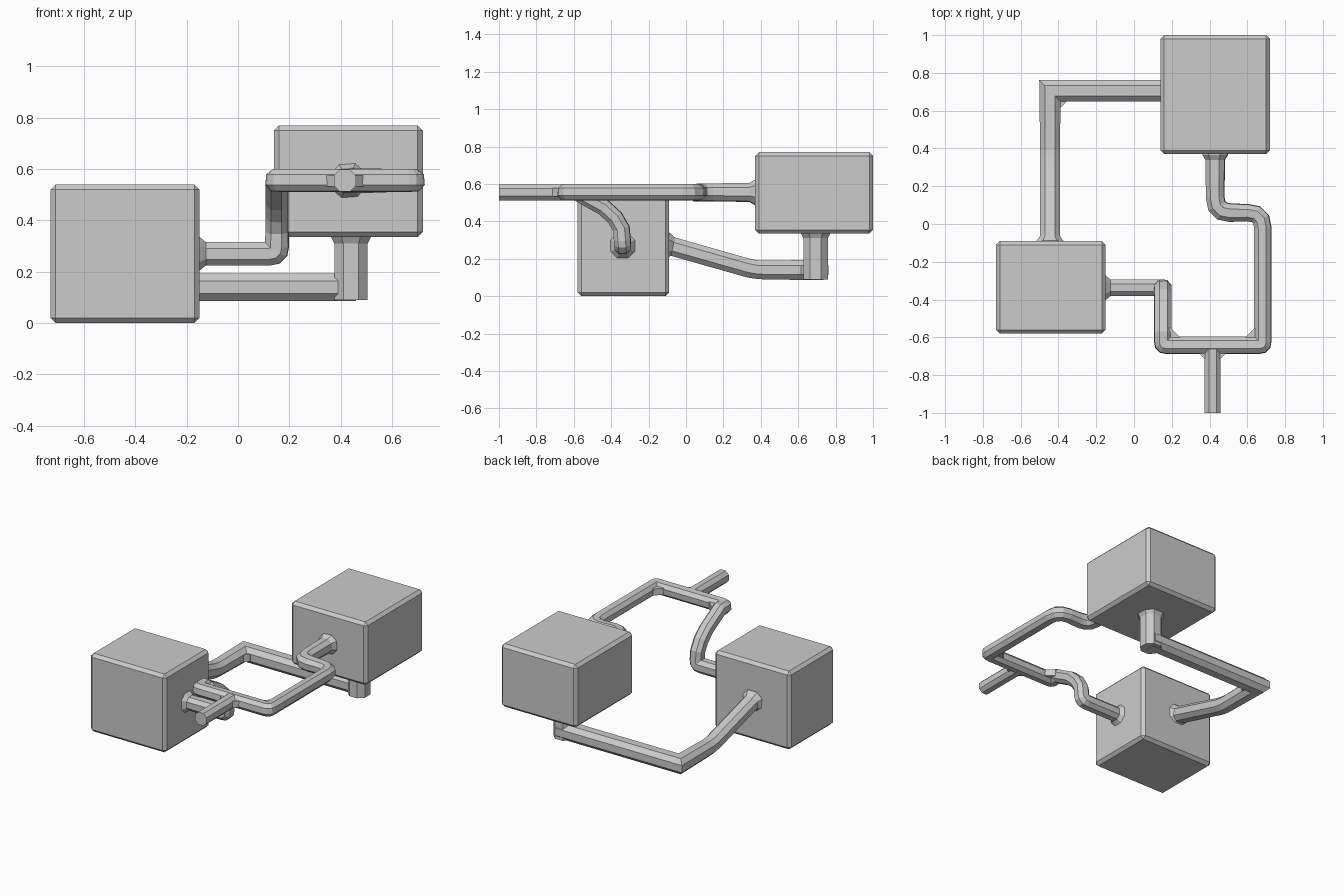
import bpy, bmesh
from mathutils import Vector

if "Cube" in bpy.data.objects:
    bpy.data.objects.remove(bpy.data.objects["Cube"])


def finish(name, bm):
    bmesh.ops.recalc_face_normals(bm, faces=bm.faces[:])
    me = bpy.data.meshes.new(name)
    bm.to_mesh(me)
    bm.free()
    ob = bpy.data.objects.new(name, me)
    bpy.context.collection.objects.link(ob)
    return ob


def box(name, lo, hi, bevel=0.02):
    lo, hi = Vector(lo), Vector(hi)
    bm = bmesh.new()
    bmesh.ops.create_cube(bm, size=1)
    for v in bm.verts:
        v.co = (lo + hi) / 2 + v.co * (hi - lo)
    bmesh.ops.bevel(bm, geom=bm.edges[:], offset=bevel, segments=1,
                    affect='EDGES', profile=0.5)
    return finish(name, bm)


def fillet(path, steps=3):
    """Path points are (x, y, z, corner radius, scale)."""
    out = []
    for i, (x, y, z, r, s) in enumerate(path):
        p = Vector((x, y, z))
        if r == 0:
            out.append((p, s))
            continue
        a = p + (Vector(path[i - 1][:3]) - p).normalized() * r
        b = p + (Vector(path[i + 1][:3]) - p).normalized() * r
        for k in range(steps + 1):
            t = k / steps
            out.append((a * (1 - t) ** 2 + p * 2 * t * (1 - t) + b * t * t, s))
    return out


def tube(name, path, w, h, side, up):
    """Mitred sweep of a chamfered rectangle."""
    pts = fillet(path)
    c = 0.27 * min(w, h)
    a, b = w / 2, h / 2
    prof = [(a, b - c), (a - c, b), (c - a, b), (-a, b - c),
            (-a, c - b), (c - a, -b), (a - c, -b), (a, c - b)]
    side, up = Vector(side), Vector(up)
    offs = [side * u + up * v for u, v in prof]
    dirs = [(pts[i + 1][0] - pts[i][0]).normalized() for i in range(len(pts) - 1)]
    bm = bmesh.new()
    prev = None
    for i, (p, s) in enumerate(pts):
        if i:
            d = dirs[i - 1]
            n = d + dirs[i] if i < len(dirs) else d
            offs = [o - d * (o.dot(n) / d.dot(n)) for o in offs]
        ring = [bm.verts.new(p + o * s) for o in offs]
        if prev:
            for k in range(8):
                bm.faces.new((prev[k], prev[k - 1], ring[k - 1], ring[k]))
        else:
            bm.faces.new(ring)
        prev = ring
    bm.faces.new(prev)
    return finish(name, bm)


def gusset(name, x, y, z, dx, dy, height):
    """Triangular fill for an inner corner at x, y."""
    bm = bmesh.new()
    o = 0.02
    sx, sy = (1 if dx > 0 else -1), (1 if dy > 0 else -1)
    corners = [(x - sx * o, y - sy * o), (x + dx, y - sy * o), (x + dx, y),
               (x, y + dy), (x - sx * o, y + dy)]
    f = bm.faces.new([bm.verts.new((u, v, z - height / 2)) for u, v in corners])
    ext = bmesh.ops.extrude_face_region(bm, geom=[f])
    for v in ext['geom']:
        if isinstance(v, bmesh.types.BMVert):
            v.co.z += height
    return finish(name, bm)


X, Y, Z = (1, 0, 0), (0, 1, 0), (0, 0, 1)

# two chambers
box("front_chamber", (-0.73, -0.58, 0), (-0.15, -0.09, 0.54))
box("rear_chamber", (0.14, 0.37, 0.335), (0.72, 1.0, 0.77))

# low passage from the front chamber to beneath the rear one
tube("low_passage", [(-0.445, -0.11, 0.27, 0, 1.4), (-0.445, -0.095, 0.27, 0, 1.4),
                     (-0.445, -0.07, 0.265, 0, 1), (-0.445, 0.37, 0.14, 0.05, 1),
                     (-0.445, 0.705, 0.14, 0, 1.08), (0.46, 0.705, 0.14, 0, 1.08)],
     0.105, 0.1, X, Z)
tube("low_riser", [(0.44, 0.693, 0.09, 0, 1), (0.44, 0.693, 0.31, 0, 1),
                   (0.44, 0.693, 0.335, 0, 1.2), (0.44, 0.693, 0.36, 0, 1.2)],
     0.13, 0.13, X, Y)
gusset("low_corner", -0.39, 0.645, 0.14, 0.03, -0.03, 0.05)

# looping passage between the chambers
tube("loop_passage", [(-0.17, -0.338, 0.27, 0, 1.5), (-0.15, -0.338, 0.27, 0, 1.5),
                      (-0.125, -0.338, 0.27, 0, 1.03), (0.152, -0.338, 0.27, 0.03, 1.03),
                      (0.152, -0.345, 0.36, 0, 1), (0.152, -0.38, 0.42, 0, 1),
                      (0.152, -0.44, 0.475, 0, 1), (0.152, -0.53, 0.525, 0, 1),
                      (0.152, -0.58, 0.555, 0, 1), (0.152, -0.642, 0.555, 0.02, 1),
                      (0.682, -0.642, 0.555, 0.02, 1), (0.682, 0.06, 0.555, 0.08, 1),
                      (0.43, 0.06, 0.555, 0.08, 1.08), (0.43, 0.34, 0.555, 0, 1.15),
                      (0.43, 0.365, 0.555, 0, 1.5), (0.43, 0.39, 0.555, 0, 1.5)],
     0.086, 0.088, Y, Z)
gusset("loop_corner_left", 0.195, -0.6, 0.555, 0.05, 0.05, 0.045)
gusset("loop_corner_right", 0.64, -0.6, 0.555, -0.05, 0.05, 0.045)

# open entrance branch with flared junction
tube("entrance_passage", [(0.416, -1.0, 0.555, 0, 1), (0.416, -0.64, 0.555, 0, 1)],
     0.086, 0.086, X, Z)
for s, n in ((-1, "left"), (1, "right")):
    gusset("entrance_corner_" + n, 0.416 + s * 0.042, -0.684, 0.555,
           s * 0.03, -0.03, 0.045)
